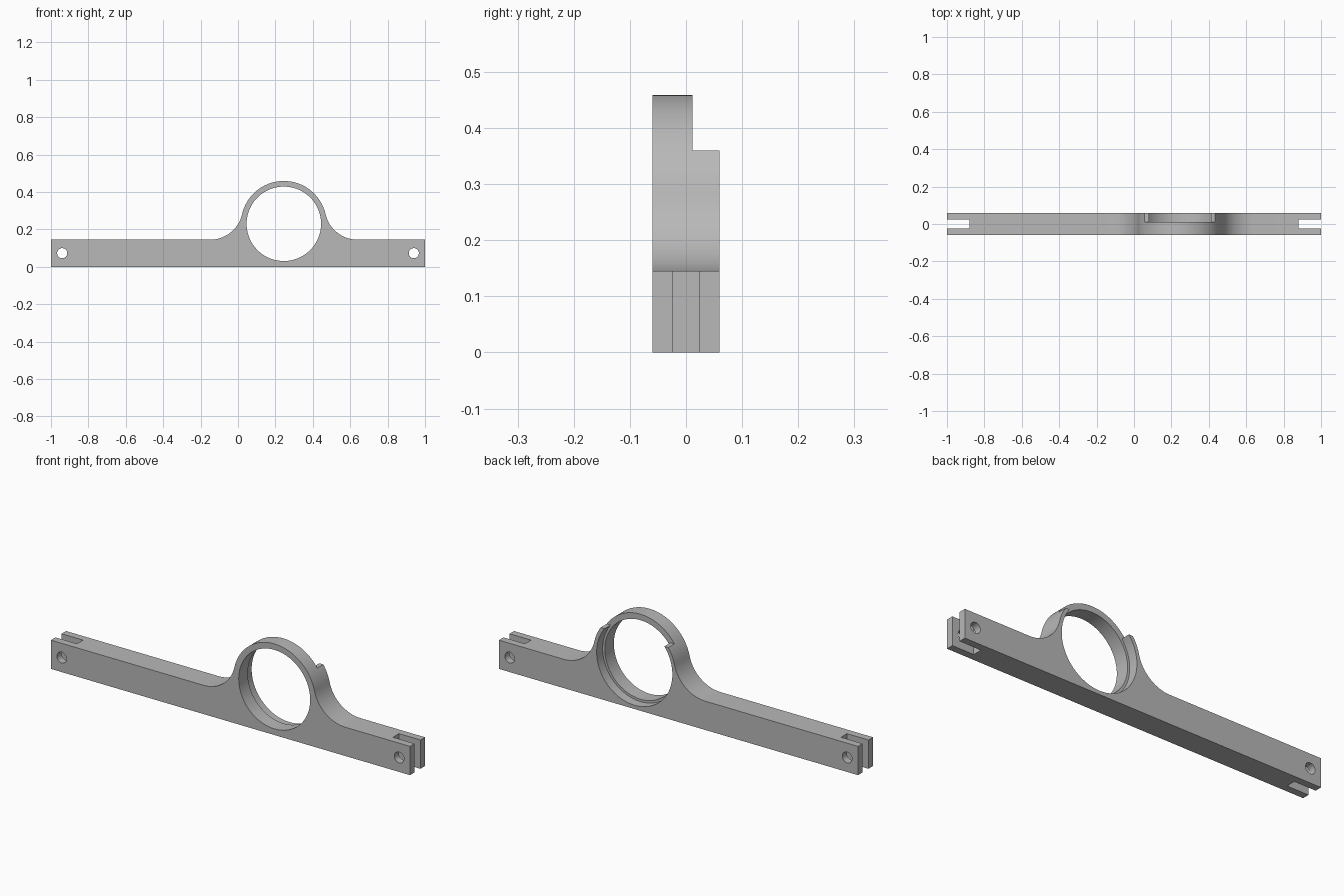
import bpy, bmesh
from math import cos, sin, atan2, pi, sqrt
from mathutils import Matrix

cube = bpy.data.objects.get("Cube")
if cube:
    bpy.data.objects.remove(cube, do_unlink=True)

HALF_DEPTH = 0.06
BAR_TOP = 0.145
RING_X, RING_Z = 0.245, 0.23
OUTER, BORE, SEAT = 0.229, 0.199, 0.211
FILLET = 0.176
STEP_Y, STEP_Z = 0.012, 0.36

grey = bpy.data.materials.new("plain grey")
grey.use_nodes = True
colour = (0.48, 0.48, 0.48, 1)
grey.diffuse_color = colour
grey.node_tree.nodes["Principled BSDF"].inputs["Base Color"].default_value = colour


def finish(name, bm):
    bmesh.ops.recalc_face_normals(bm, faces=bm.faces)
    mesh = bpy.data.meshes.new(name)
    bm.to_mesh(mesh)
    bm.free()
    mesh.materials.append(grey)
    obj = bpy.data.objects.new(name, mesh)
    bpy.context.collection.objects.link(obj)
    return obj


def box(name, x, y, z):
    """Box from (low, high) ranges."""
    bm = bmesh.new()
    bmesh.ops.create_cube(bm, size=1)
    for v in bm.verts:
        v.co = [r[0] if c < 0 else r[1] for c, r in zip(v.co, (x, y, z))]
    return finish(name, bm)


def rod(name, x, z, radius, y0, y1, sides=96):
    """Cylinder lying along y."""
    bm = bmesh.new()
    place = Matrix.Translation((x, (y0 + y1) / 2, z)) @ Matrix.Rotation(pi / 2, 4, "X")
    bmesh.ops.create_cone(bm, cap_ends=True, segments=sides, radius1=radius,
                          radius2=radius, depth=y1 - y0, matrix=place)
    return finish(name, bm)


def arc(cx, cz, radius, start, end, steps):
    return [(cx + radius * cos(a), cz + radius * sin(a))
            for a in (start + (end - start) * i / steps for i in range(steps + 1))]


# Side outline: flat bar blending into the ring through tangent fillets
rise = BAR_TOP + FILLET - RING_Z
run = sqrt((OUTER + FILLET) ** 2 - rise ** 2)
tilt = atan2(rise, run)
fillet_z = BAR_TOP + FILLET
outline = [(-1, 0), (1, 0), (1, BAR_TOP)]
outline += arc(RING_X + run, fillet_z, FILLET, -pi / 2, -pi + tilt, 20)
outline += arc(RING_X, RING_Z, OUTER, tilt, pi - tilt, 56)[1:-1]
outline += arc(RING_X - run, fillet_z, FILLET, -tilt, -pi / 2, 20)
outline += [(-1, BAR_TOP)]

bm = bmesh.new()
front = bm.faces.new([bm.verts.new((x, -HALF_DEPTH, z)) for x, z in outline])
back = bmesh.ops.extrude_face_region(bm, geom=[front])["geom"]
bmesh.ops.translate(bm, vec=(0, 2 * HALF_DEPTH, 0),
                    verts=[g for g in back if isinstance(g, bmesh.types.BMVert)])
bracket = finish("ring_bracket", bm)

# Cutters: bore, rear seat, rear top step, end slots and pin holes
cutters = [
    rod("bore_cutter", RING_X, RING_Z, BORE, -0.2, 0.2),
    rod("seat_cutter", RING_X, RING_Z, SEAT, STEP_Y, 0.2),
    box("step_cutter", (-0.1, 0.6), (STEP_Y, 0.2), (STEP_Z, 0.6)),
]
for side, sign in (("left", 1), ("right", -1)):
    span = sorted((sign * 0.88, sign * 1.1))
    cutters.append(box(side + "_slot_cutter", span, (-0.024, 0.024), (-0.1, 0.3)))
    cutters.append(rod(side + "_pin_hole_cutter", sign * 0.94, 0.073, 0.027, -0.2, 0.2, 40))

bpy.context.view_layer.objects.active = bracket
for cutter in cutters:
    mod = bracket.modifiers.new(cutter.name, "BOOLEAN")
    mod.operation = "DIFFERENCE"
    mod.solver = "EXACT"
    mod.object = cutter
    bpy.ops.object.modifier_apply(modifier=mod.name)
    bpy.data.objects.remove(cutter, do_unlink=True)

# Smooth curved walls, sharp edges kept
bpy.ops.object.select_all(action="DESELECT")
bracket.select_set(True)
bpy.ops.object.shade_smooth_by_angle()
